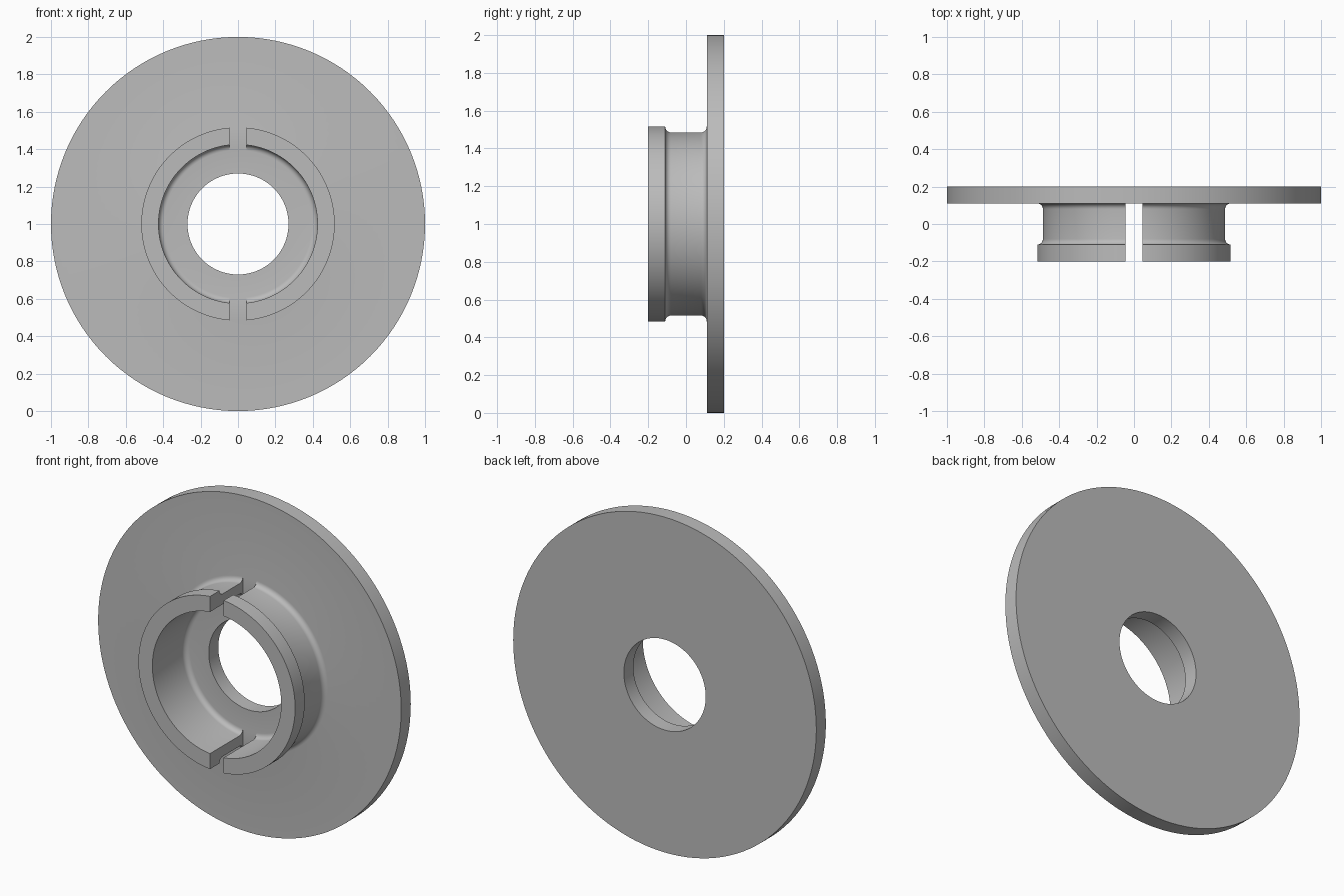
import bpy, bmesh
from math import radians, pi, cos, sin
from mathutils import Vector

cube = bpy.data.objects.get("Cube")
if cube:
    bpy.data.objects.remove(cube, do_unlink=True)

SEGMENTS = 128
CENTRE = Vector((0, 0, 1))
FRONT, LIP, PLATE, BACK = -0.2, -0.11, 0.11, 0.2   # depths along y
BORE, INNER, NECK, RIM = 0.27, 0.425, 0.487, 0.517  # radii
FILLET = 0.03

grey = bpy.data.materials.new("plain grey")
grey.use_nodes = True
colour = (0.5, 0.5, 0.5, 1)
grey.diffuse_color = colour
grey.node_tree.nodes["Principled BSDF"].inputs["Base Color"].default_value = colour


def arc(r, y, start, end, steps=6):
    """Fillet points around a centre at radius r and depth y."""
    angles = [radians(start + (end - start) * i / steps) for i in range(steps + 1)]
    return [(r + FILLET * cos(a), y + FILLET * sin(a)) for a in angles]


def make_object(name, bm):
    bmesh.ops.recalc_face_normals(bm, faces=bm.faces)
    mesh = bpy.data.meshes.new(name)
    bm.to_mesh(mesh)
    bm.free()
    mesh.materials.append(grey)
    obj = bpy.data.objects.new(name, mesh)
    bpy.context.collection.objects.link(obj)
    return obj


# Flanged collar: closed section turned about the y axis
section = [(BORE, BACK), (BORE, PLATE)]
section += arc(INNER - FILLET, PLATE - FILLET, 90, 0)
section += [(INNER, FRONT), (RIM, FRONT), (RIM, LIP)]
section += arc(NECK + FILLET, LIP + FILLET, 270, 180)[1:]
section += arc(NECK + FILLET, PLATE - FILLET, 180, 90)
section += [(1, PLATE), (1, BACK)]

bm = bmesh.new()
rings = []
for i in range(SEGMENTS):
    a = 2 * pi * i / SEGMENTS
    rings.append([bm.verts.new(CENTRE + Vector((r * cos(a), y, r * sin(a))))
                  for r, y in section])
for i, ring in enumerate(rings):
    after = rings[(i + 1) % SEGMENTS]
    for j in range(len(section)):
        k = (j + 1) % len(section)
        bm.faces.new((ring[j], ring[k], after[k], after[j]))
flange = make_object("flanged_collar", bm)

# Slot through the top and bottom of the collar, down to the plate
bm = bmesh.new()
bmesh.ops.create_cube(bm, size=1)
floor = PLATE - 0.0005
bmesh.ops.scale(bm, vec=(0.09, floor + 0.3, 1.4), verts=bm.verts)
bmesh.ops.translate(bm, vec=(0, (floor - 0.3) / 2, 1), verts=bm.verts)
cutter = make_object("slot_cutter", bm)
cutter.hide_render = True
cutter.hide_set(True)

slot = flange.modifiers.new("slot", "BOOLEAN")
slot.operation = "DIFFERENCE"
slot.solver = "EXACT"
slot.object = cutter

bpy.ops.object.select_all(action="DESELECT")
bpy.context.view_layer.objects.active = flange
flange.select_set(True)
bpy.ops.object.modifier_apply(modifier=slot.name)
bpy.data.objects.remove(cutter, do_unlink=True)
bpy.ops.object.shade_smooth_by_angle(angle=radians(30))
